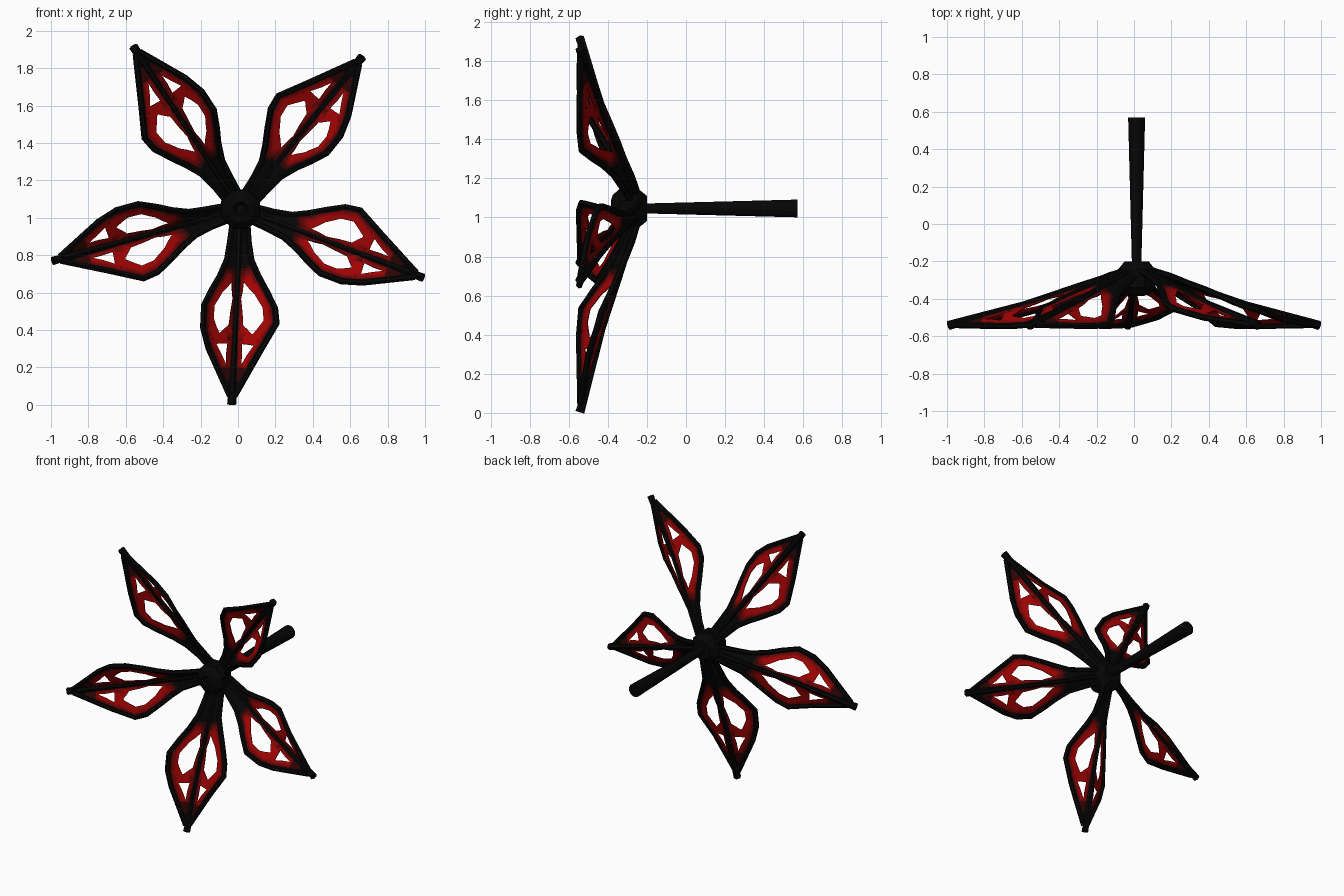
import bpy, bmesh, math
from mathutils import Vector

if "Cube" in bpy.data.objects:
    bpy.data.objects.remove(bpy.data.objects["Cube"])

CX, CZ = 0.014, 1.046                     # flower axis
# (r, half width) and (r, depth y) of the petal edge on each side; petals are twisted
WIDE = [(.08, .04), (.17, .05), (.27, .07), (.35, .11), (.43, .158), (.52, .208), (.60, .22), (.75, .14), (1.0, .012)]
WIDE_Y = [(.08, -.25), (.17, -.277), (.35, -.35), (.52, -.433), (.60, -.455), (.75, -.50), (1.0, -.54)]
NARROW = [(.08, .04), (.17, .048), (.27, .06), (.36, .095), (.43, .132), (.52, .172), (.64, .172), (.75, .138), (1.0, .012)]
NARROW_Y = [(.08, -.28), (.25, -.36), (.36, -.425), (.43, -.475), (.52, -.535), (.60, -.545), (.75, -.545), (1.0, -.54)]
RIB = [(.06, -.25), (.35, -.34), (.62, -.428), (1.0, -.53), (1.043, -.543)]
SIDES = ((WIDE, WIDE_Y, 1), (NARROW, NARROW_Y, -1))


def material(name, rgb):
    m = bpy.data.materials.new(name)
    m.diffuse_color = (*rgb, 1)
    m.use_nodes = True
    m.node_tree.nodes["Principled BSDF"].inputs["Base Color"].default_value = m.diffuse_color
    return m


LEVELS = 7
black = material("black", (.0015, .0015, .0015))
shades = [black] + [material(f"red_{i}", (.0015 + .36 * (i / (LEVELS - 1)) ** 1.5, .001, .001))
                    for i in range(1, LEVELS)]


def interp(table, r):
    r = min(max(r, table[0][0]), table[-1][0])
    for (a, u), (b, v) in zip(table, table[1:]):
        if r <= b:
            return u + (v - u) * (r - a) / (b - a)


def clamp(t):
    return min(max(t, 0), 1)


def place(ang, r, w, y):
    c, s = math.cos(ang), math.sin(ang)
    return Vector((CX + r * c - w * s, y, CZ + r * s + w * c))


def tube(name, splines):
    # splines: lists of (point, radius)
    cu = bpy.data.curves.new(name, 'CURVE')
    cu.dimensions = '3D'
    cu.bevel_depth = 1
    cu.bevel_resolution = 1
    cu.use_fill_caps = True
    for pts in splines:
        sp = cu.splines.new('POLY')
        sp.points.add(len(pts) - 1)
        sp.use_smooth = False
        for p, (co, rad) in zip(sp.points, pts):
            p.co = (*co, 1)
            p.radius = rad
    cu.materials.append(black)
    bpy.context.collection.objects.link(bpy.data.objects.new(name, cu))


# Openings: inner loop and matching outer loop in (r, fraction of half width)
CELL_A = ([(.39, .26), (.39, .26), (.45, .56), (.52, .68), (.59, .69), (.665, .52), (.665, .48), (.62, .2), (.48, .13)],
          [(.30, 0), (.30, 1), (.43, 1), (.52, 1), (.60, 1), (.70, 1), (.70, .5), (.70, 0), (.48, 0)])
CELL_B = ([(.72, .25), (.722, .48), (.725, .68), (.835, .42), (.835, .42)],
          [(.70, 0), (.70, .5), (.70, 1), (.85, 1), (.85, 0)])
BANDS = 6


def mix(a, b, t):
    return (a[0] + (b[0] - a[0]) * t, a[1] + (b[1] - a[1]) * t)


def membrane(ang, number):
    bm = bmesh.new()

    for widths, depths, sign in SIDES:
        def quad(ru):
            r = sum(p[0] for p in ru) / 4
            u = sum(p[1] for p in ru) / 4
            d = min(u, 1 - u) * interp(widths, r)
            t = clamp((d - .006) / .038) * clamp((r - .29) / .1) * clamp((.92 - r) / .1)
            vs = []
            for pr, pu in ru:
                yr, ye = interp(RIB, pr), interp(depths, pr)
                vs.append(bm.verts.new(place(ang, pr, sign * pu * interp(widths, pr), yr + (ye - yr) * pu)))
            f = bm.faces.new(vs if sign > 0 else vs[::-1])
            f.material_index = round(t * (LEVELS - 1))

        # strips around each opening
        for inner, outer in (CELL_A, CELL_B):
            n = len(inner)
            for i in range(n):
                j = (i + 1) % n
                for h in (0, .5):
                    i0, i1 = mix(inner[i], inner[j], h), mix(inner[i], inner[j], h + .5)
                    o0, o1 = mix(outer[i], outer[j], h), mix(outer[i], outer[j], h + .5)
                    for k in range(BANDS):
                        a, b = k / BANDS, (k + 1) / BANDS
                        quad([mix(i0, o0, a), mix(i0, o0, b), mix(i1, o1, b), mix(i1, o1, a)])
        # solid base and tip
        for rs in ((.08, .16, .25, .30), (.85, .92, 1.0)):
            for a, b in zip(rs, rs[1:]):
                for u in (0, .5):
                    quad([(a, u), (a, u + .5), (b, u + .5), (b, u)])

    bmesh.ops.remove_doubles(bm, verts=bm.verts, dist=.0004)
    bmesh.ops.recalc_face_normals(bm, faces=bm.faces)
    me = bpy.data.meshes.new(f"petal_membrane_{number}")
    bm.to_mesh(me)
    bm.free()
    for m in shades:
        me.materials.append(m)
    ob = bpy.data.objects.new(me.name, me)
    bpy.context.collection.objects.link(ob)
    sol = ob.modifiers.new("thickness", 'SOLIDIFY')
    sol.thickness = .006
    sol.offset = 0


# Five petals: membrane, rim wires and tapered midrib
for n in range(5):
    ang = math.radians(-20.6 + 72 * n)
    membrane(ang, n + 1)
    rims = [[(place(ang, r, s * w, interp(depths, r)), .017) for r, w in widths]
            for widths, depths, s in SIDES]
    tube(f"petal_rim_{n + 1}", rims)
    tube(f"petal_midrib_{n + 1}",
         [[(place(ang, r, 0, y), rad) for (r, y), rad in zip(RIB, (.018, .016, .016, .023, .025))]])


def lathe(name, profile, sides):
    # closed profile of (radius, y) turned about the flower axis
    bm = bmesh.new()
    rings = [[bm.verts.new((CX + r * math.cos(a), y, CZ + r * math.sin(a)))
              for a in (2 * math.pi * (i + .5) / sides for i in range(sides))] for r, y in profile]
    for p, q in zip(rings, rings[1:]):
        for i in range(sides):
            j = (i + 1) % sides
            bm.faces.new((p[i], p[j], q[j], q[i]))
    bm.faces.new(rings[0])
    bm.faces.new(rings[-1])
    bmesh.ops.recalc_face_normals(bm, faces=bm.faces)
    me = bpy.data.meshes.new(name)
    bm.to_mesh(me)
    bm.free()
    me.materials.append(black)
    bpy.context.collection.objects.link(bpy.data.objects.new(name, me))


# Hub with a small front dimple, and the tapered stem
lathe("hub", [(.025, -.365), (.04, -.385), (.075, -.375), (.108, -.34), (.113, -.25), (.07, -.2)], 8)
lathe("stem", [(.026, -.22), (.047, .57)], 12)
